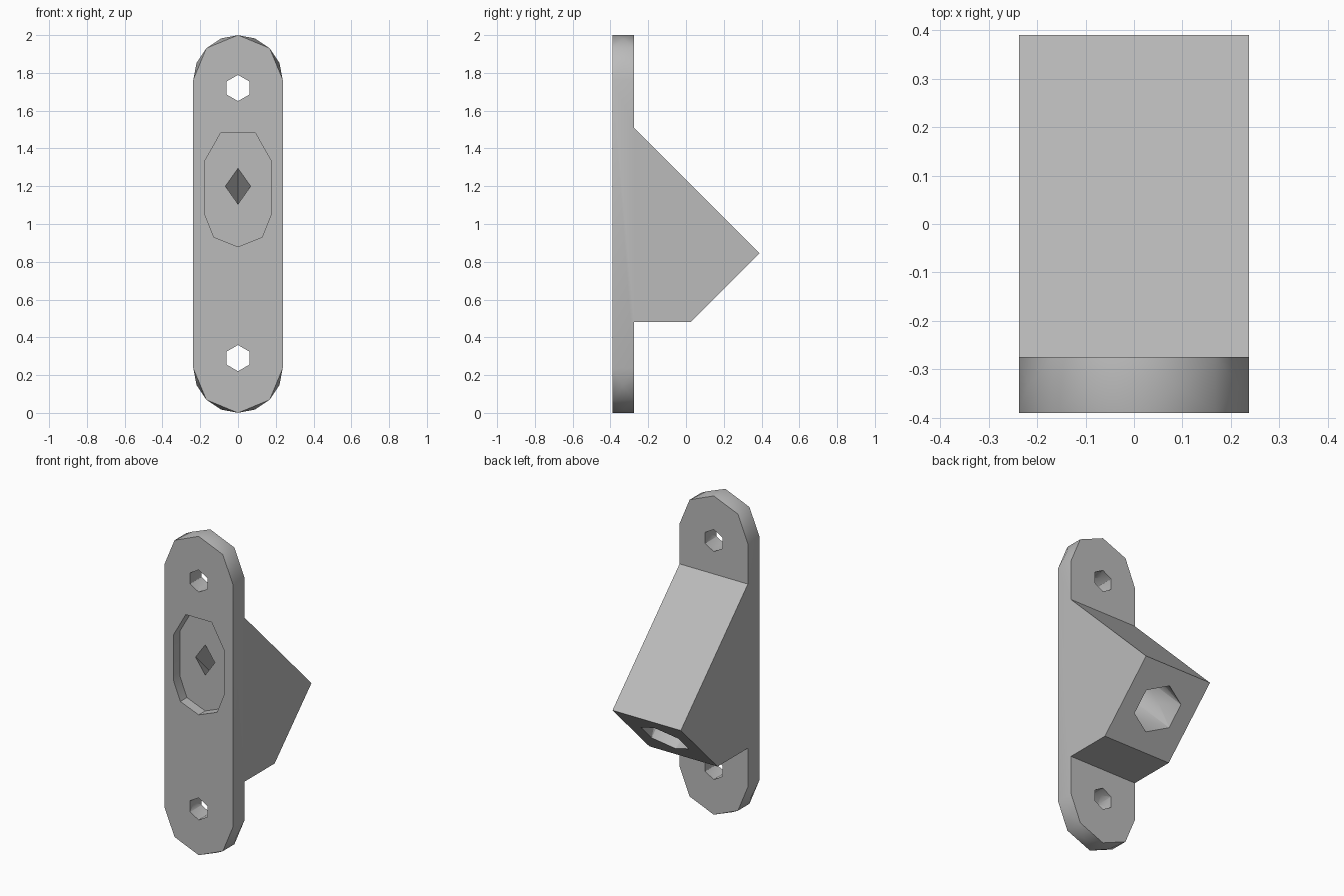
import bpy, bmesh, math
from mathutils import Vector

cube = bpy.data.objects.get("Cube")
if cube:
    bpy.data.objects.remove(cube)

W = 0.237                        # half width and end radius
FRONT, BACK = -0.39, -0.275      # plate faces
MID = (FRONT + BACK) / 2
FLOOR = -0.325                   # floor of the front recess

grey = bpy.data.materials.new("plain_grey")
grey.use_nodes = True
grey.diffuse_color = (0.5, 0.5, 0.5, 1)
grey.node_tree.nodes["Principled BSDF"].inputs["Base Color"].default_value = grey.diffuse_color


def solid(name, points):
    """Convex solid through the points, flat regions merged."""
    bm = bmesh.new()
    for p in points:
        bm.verts.new(p)
    bmesh.ops.convex_hull(bm, input=bm.verts)
    bmesh.ops.dissolve_limit(bm, angle_limit=0.01, verts=bm.verts, edges=bm.edges)
    bmesh.ops.recalc_face_normals(bm, faces=bm.faces)
    mesh = bpy.data.meshes.new(name)
    bm.to_mesh(mesh)
    bm.free()
    mesh.materials.append(grey)
    ob = bpy.data.objects.new(name, mesh)
    bpy.context.collection.objects.link(ob)
    return ob


def bore(name, start, direction, length, radius, sides, barrel=True):
    """Faceted bore; a barrel has a middle ring turned by half a side."""
    d = Vector(direction).normalized()
    x = Vector((1, 0, 0))
    up = d.cross(x)
    rings = [(-0.002, 0), (length + 0.002, 0)]
    if barrel:
        rings.append((length / 2, 0.5))
    pts = []
    for dist, turn in rings:
        for i in range(sides):
            a = math.tau * (i + turn) / sides
            pts.append(Vector(start) + d * dist + radius * (up * math.cos(a) + x * math.sin(a)))
    return solid(name, pts)


def combine(target, tool, operation):
    mod = target.modifiers.new(operation.title(), "BOOLEAN")
    mod.object, mod.operation, mod.solver = tool, operation, "EXACT"
    bpy.context.view_layer.objects.active = target
    bpy.ops.object.modifier_apply(modifier=mod.name)
    bpy.data.objects.remove(tool)


# Mounting plate with faceted round ends
points = []
for y, angles in ((FRONT, (0, 45, 90, 135, 180)), (BACK, (0, 45, 90, 135, 180)),
                  (MID, (22.5, 67.5, 112.5, 157.5))):
    for deg in angles:
        a = math.radians(deg)
        for centre, s in ((2 - W, 1), (W, -1)):
            points.append((W * math.cos(a), y, centre + s * W * math.sin(a)))
bracket = solid("angled_bracket", points)

# Wedge-shaped housing on the back
profile = [(BACK, 1.51), (0.39, 0.845), (0.025, 0.48), (BACK, 0.48)]
housing = solid("housing", [(x, y, z) for x in (-W, W) for y, z in profile])
combine(bracket, housing, "UNION")

# Screw holes
for z in (1.72, 0.29):
    hole = bore("screw_hole", (0, FRONT, z), (0, 1, 0), BACK - FRONT, 0.069, 6)
    combine(bracket, hole, "DIFFERENCE")

# Shallow recess in the front
outline = [(0.09, 1.485), (0.175, 1.335), (0.175, 1.05), (0.127, 0.93), (0, 0.88)]
recess = solid("recess", [(s * x, y, z) for s in (-1, 1) for y in (FRONT - 0.05, FLOOR)
                          for x, z in outline])
combine(bracket, recess, "DIFFERENCE")

# Wide socket in the slanted underside, and the narrow bore joining it to the recess
mouth = Vector((0, 0.21, 0.665))
socket = bore("socket", mouth, (0, -1, 1), 0.48, 0.148, 6)
combine(bracket, socket, "DIFFERENCE")
narrow = bore("narrow_bore", mouth + Vector((0, -0.3, 0.3)), (0, -1, 1), 0.40, 0.067, 4, False)
# keep the narrow bore clear of the plate's front edge
combine(bracket, narrow, "DIFFERENCE")

bpy.ops.object.select_all(action="DESELECT")
bracket.select_set(True)
bpy.context.view_layer.objects.active = bracket
bpy.ops.object.shade_smooth_by_angle(angle=math.radians(35))
